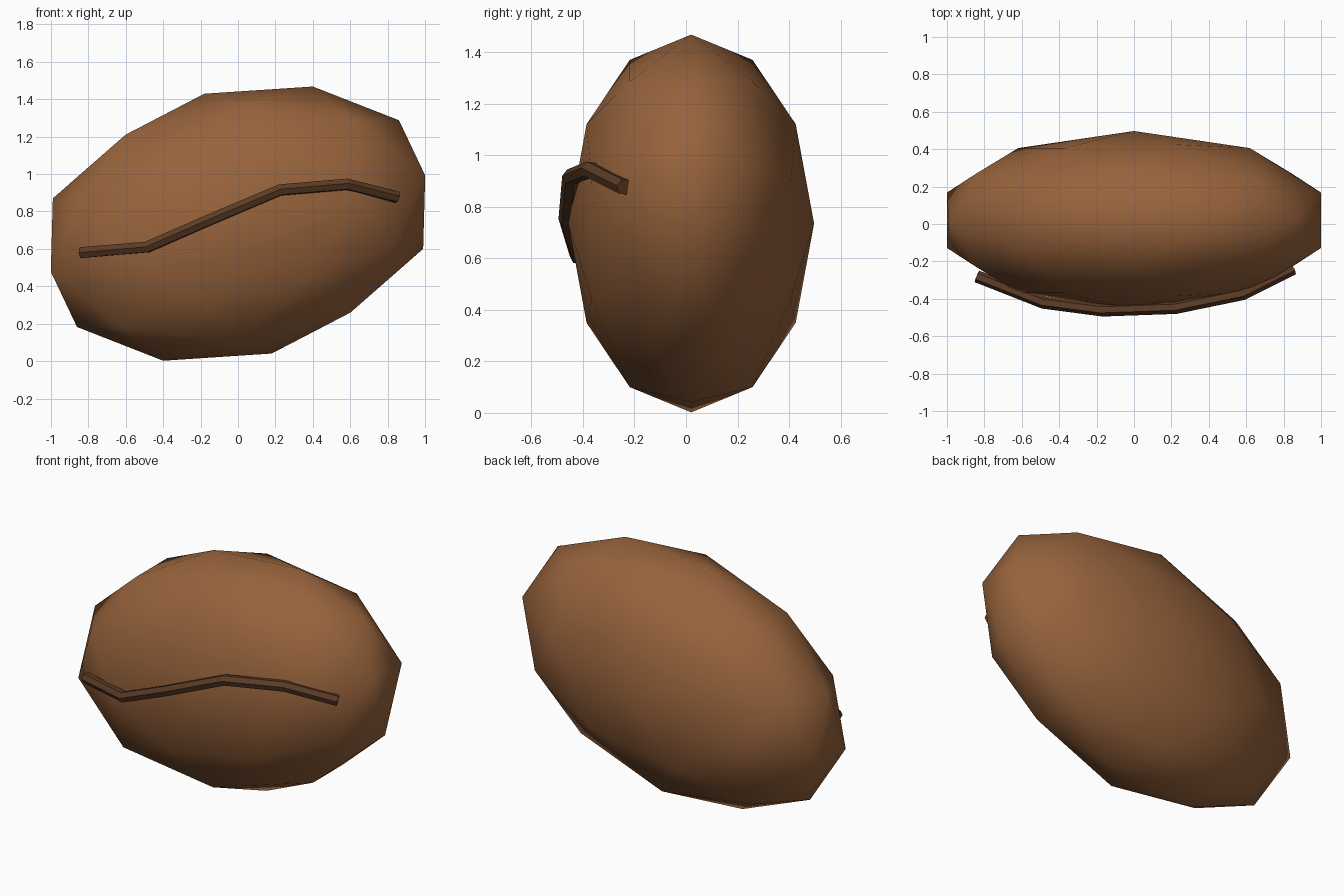
import bpy
import bmesh
from mathutils import Matrix, Vector

if "Cube" in bpy.data.objects:
    bpy.data.objects.remove(bpy.data.objects["Cube"], do_unlink=True)


def material(name, colour):
    mat = bpy.data.materials.new(name)
    mat.use_nodes = True
    mat.diffuse_color = colour
    mat.node_tree.nodes["Principled BSDF"].inputs["Base Color"].default_value = colour
    return mat


roast = material("roasted brown", (0.31, 0.125, 0.045, 1))
dark = material("dark brown", (0.105, 0.045, 0.019, 1))

# Bean body: a twice-divided icosahedron, stretched and skewed
golden = (1 + 5 ** 0.5) / 2
corners = []
for a in (-1, 1):
    for b in (-golden, golden):
        corners += [Vector((a, 0, b)), Vector((b, a, 0)), Vector((0, b, a))]
points = [c.normalized() for c in corners]
for i, p in enumerate(corners):
    for q in corners[:i]:
        if (p - q).length < 2.1:
            points.append((p + q).normalized())

stretch = Matrix(((0.99, 0, 0.40, 0),
                  (0, 0.477, 0, 0.02),
                  (-0.135, 0, 0.733, 0.735),
                  (0, 0, 0, 1)))
bm = bmesh.new()
for p in points:
    bm.verts.new(p)
bmesh.ops.convex_hull(bm, input=bm.verts[:])
bm.transform(stretch)
bmesh.ops.recalc_face_normals(bm, faces=bm.faces[:])
for face in bm.faces:
    face.smooth = True
mesh = bpy.data.meshes.new("bean_body")
bm.to_mesh(mesh)
bm.free()
mesh.materials.append(roast)
body = bpy.data.objects.new("bean_body", mesh)
bpy.context.collection.objects.link(body)

# Centre crease: a six-sided tube following the front
path = [(-0.84, -0.28, 0.58), (-0.485, -0.42, 0.61), (-0.165, -0.462, 0.75),
        (0.225, -0.448, 0.915), (0.58, -0.375, 0.945), (0.85, -0.24, 0.877)]
curve = bpy.data.curves.new("centre_crease", "CURVE")
curve.dimensions = "3D"
curve.bevel_depth = 0.033
curve.bevel_resolution = 1
curve.use_fill_caps = True
spline = curve.splines.new("POLY")
spline.points.add(len(path) - 1)
for point, co in zip(spline.points, path):
    point.co = (*co, 1)
spline.use_smooth = False
curve.materials.append(dark)
crease = bpy.data.objects.new("centre_crease", curve)
bpy.context.collection.objects.link(crease)
bpy.ops.object.select_all(action="DESELECT")
crease.select_set(True)
bpy.context.view_layer.objects.active = crease
bpy.ops.object.convert(target="MESH")
